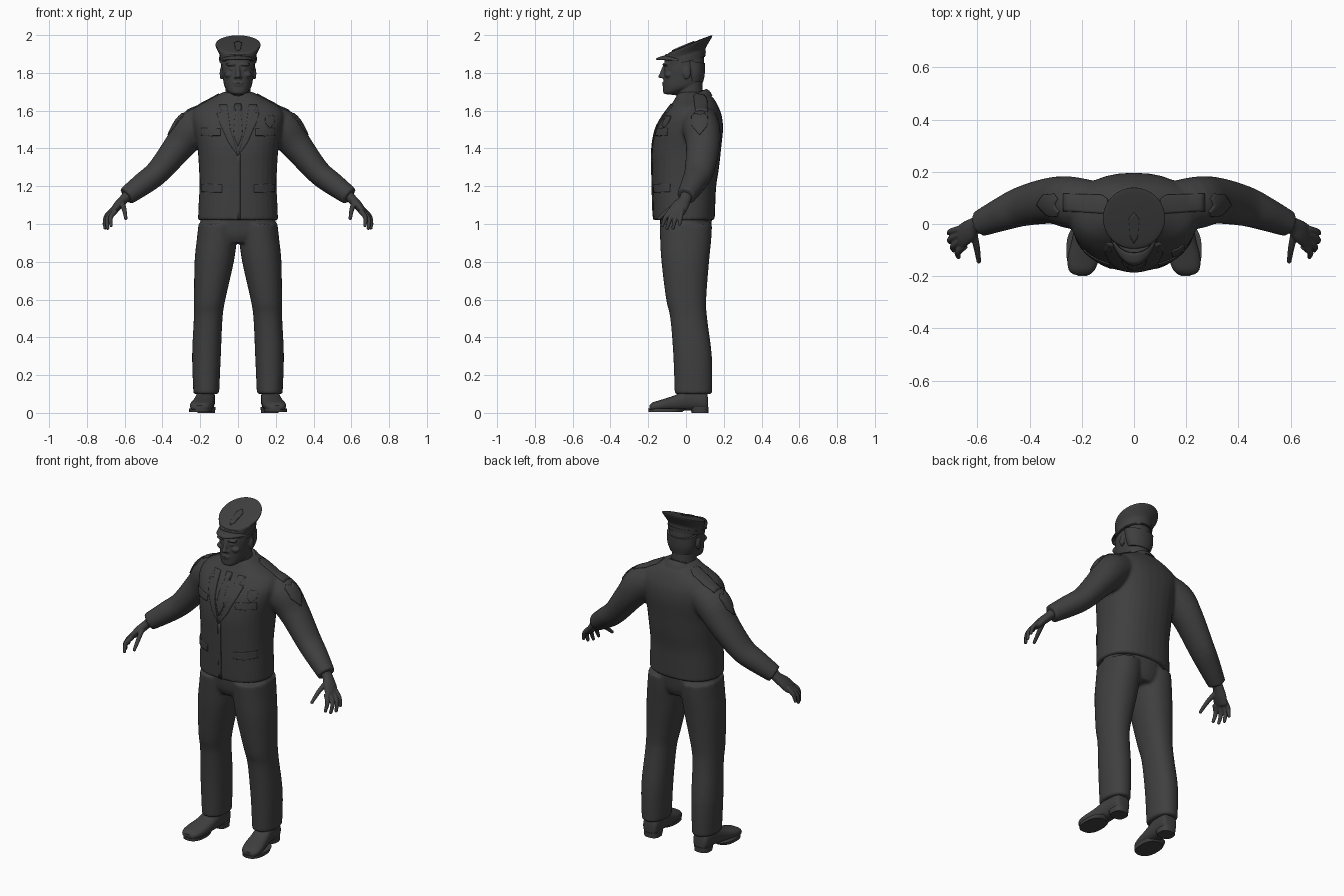
import bpy, bmesh, math
from mathutils import Vector, Matrix
from mathutils.bvhtree import BVHTree

if "Cube" in bpy.data.objects:
    bpy.data.objects.remove(bpy.data.objects["Cube"])

cloth = bpy.data.materials.new("dark grey")
cloth.use_nodes = True
cloth.diffuse_color = (0.05, 0.05, 0.05, 1)
cloth.node_tree.nodes["Principled BSDF"].inputs["Base Color"].default_value = cloth.diffuse_color


def finish(name, bm, voxel=0, smoothing=2, angle=40):
    """Turn a bmesh into an object; with a voxel size, fuse its solids into one skin."""
    bmesh.ops.recalc_face_normals(bm, faces=bm.faces)
    mesh = bpy.data.meshes.new(name)
    bm.to_mesh(mesh)
    bm.free()
    mesh.materials.append(cloth)
    for face in mesh.polygons:
        face.use_smooth = True
    mesh.set_sharp_from_angle(angle=math.radians(angle))
    obj = bpy.data.objects.new(name, mesh)
    bpy.context.collection.objects.link(obj)
    if voxel:
        fuse = obj.modifiers.new("Fuse", "REMESH")
        fuse.mode, fuse.voxel_size, fuse.use_smooth_shade = "VOXEL", voxel, True
        relax = obj.modifiers.new("Relax", "SMOOTH")
        relax.factor, relax.iterations = 0.5, smoothing
    return obj


def refine(rows, steps=4):
    """Catmull-Rom interpolation of rows of numbers."""
    out = []
    for i in range(len(rows) - 1):
        quad = [rows[max(i - 1, 0)], rows[i], rows[i + 1], rows[min(i + 2, len(rows) - 1)]]
        for k in range(steps):
            t = k / steps
            out.append([b + 0.5 * t * (c - a + t * (2*a - 5*b + 4*c - d + t * (3*(b - c) + d - a)))
                        for a, b, c, d in zip(*quad)])
    return out + [list(rows[-1])]


def skin(bm, frames, power=2.0, n=32):
    """Skin super-ellipse rings given as (centre, u axis, v axis), with capped ends."""
    rings = []
    for c, u, v in frames:
        ring = []
        for k in range(n):
            a = math.tau * k / n
            cs, sn = math.cos(a), math.sin(a)
            p = c + u * math.copysign(abs(cs) ** (2 / power), cs) + v * math.copysign(abs(sn) ** (2 / power), sn)
            ring.append(bm.verts.new(p))
        rings.append(ring)
    for lo, hi in zip(rings, rings[1:]):
        for k in range(n):
            j = (k + 1) % n
            bm.faces.new((lo[k], lo[j], hi[j], hi[k]))
    bm.faces.new(rings[0][::-1])
    bm.faces.new(rings[-1])


def column(bm, rows, side=1, power=2.0, steps=4):
    """Upright loft; rows are (height, centre x, half width, front y, back y, tilt)."""
    frames = []
    for z, x, w, front, back, tilt in refine([tuple(r) + (0,) * (6 - len(r)) for r in rows], steps):
        h = (back - front) / 2
        frames.append((Vector((side * x, (front + back) / 2, z)), Vector((w, 0, 0)), Vector((0, h, tilt * h))))
    skin(bm, frames, power)


def limb(bm, rows, side=1, n=24):
    """Tube along a path; rows are (x, y, z, thickness radius, width radius)."""
    rows = refine(rows)
    pts = [Vector((side * r[0], r[1], r[2])) for r in rows]
    frames = []
    for i, r in enumerate(rows):
        t = (pts[min(i + 1, len(pts) - 1)] - pts[max(i - 1, 0)]).normalized()
        u = t.cross(Vector((0, 1, 0))).normalized()
        frames.append((pts[i], u * r[3], u.cross(t) * r[4]))
    skin(bm, frames, n=n)


def blob(bm, centre, radii):
    bmesh.ops.create_uvsphere(bm, u_segments=20, v_segments=12, radius=1,
                              matrix=Matrix.LocRotScale(Vector(centre), None, Vector(radii)))


def plate(name, target, outline, place, direction):
    """Thin panel draped on a surface by casting its points along a direction."""
    tree = BVHTree.FromObject(target, bpy.context.evaluated_depsgraph_get())
    bm = bmesh.new()
    bm.faces.new([bm.verts.new(place(u, v)) for u, v in outline])
    bmesh.ops.triangulate(bm, faces=bm.faces)
    bmesh.ops.subdivide_edges(bm, edges=bm.edges, cuts=7, use_grid_fill=True)
    for v in bm.verts:
        hit, normal, _, _ = tree.ray_cast(v.co, Vector(direction))
        if hit is None:
            hit, normal, _, _ = tree.find_nearest(v.co)
        v.co = hit + normal * 0.001
    obj = finish(name, bm)
    thick = obj.modifiers.new("Thickness", "SOLIDIFY")
    thick.thickness, thick.offset = 0.008, 0
    return obj


def front_plate(name, target, outline, side=1):
    return plate(name, target, outline, lambda u, v: (side * u, -1, v), (0, 1, 0))


# Jacket: torso and both sleeves fused
bm = bmesh.new()
column(bm, [(1.02, 0, .212, -.172, .152), (1.1, 0, .209, -.175, .155), (1.2, 0, .204, -.178, .16),
            (1.3, 0, .207, -.18, .175), (1.4, 0, .215, -.18, .186), (1.5, 0, .235, -.162, .196),
            (1.57, 0, .245, -.125, .19), (1.62, 0, .22, -.088, .172), (1.66, 0, .15, -.06, .15),
            (1.69, 0, .095, -.045, .122), (1.7, 0, .075, -.03, .105)], power=2.3)
for side in (1, -1):
    limb(bm, [(.1, .06, 1.58, .07, .09), (.23, .08, 1.51, .1, .1), (.31, .09, 1.415, .082, .09),
              (.42, .07, 1.28, .066, .078), (.5, .04, 1.215, .061, .066), (.592, 0, 1.147, .05, .05)], side)
jacket = finish("jacket", bm, 0.009, 3)

# Trousers: hips and legs fused
bm = bmesh.new()
column(bm, [(.9, 0, .12, -.11, .11), (.95, 0, .19, -.132, .13), (1.06, 0, .2, -.14, .14)])
for side in (1, -1):
    column(bm, [(.1, .168, .068, -.06, .138), (.3, .167, .076, -.067, .137), (.5, .158, .076, -.083, .112),
                (.6, .15, .083, -.105, .107), (.8, .126, .104, -.13, .122), (.92, .112, .106, -.137, .134),
                (1.0, .105, .104, -.14, .138)], side, 2.2)
finish("trousers", bm, 0.009, 3)

# Shoes with soles and heels
for side, label in ((1, "left"), (-1, "right")):
    bm = bmesh.new()
    frames = []
    for y, x, w, lo, hi in refine([(.116, .168, .03, .02, .08), (.1, .168, .046, .012, .12),
                                   (.02, .172, .05, .012, .13), (-.06, .182, .056, .01, .093),
                                   (-.13, .194, .06, .01, .07), (-.175, .2, .05, .01, .056),
                                   (-.194, .202, .028, .014, .04)]):
        frames.append((Vector((side * x, y, (lo + hi) / 2)), Vector((w, 0, 0)), Vector((0, 0, (hi - lo) / 2))))
    skin(bm, frames, 2.4)
    finish(label + "_shoe", bm)
    bm = bmesh.new()
    column(bm, [(.004, .198, .06, -.198, -.02), (.022, .197, .062, -.2, 0)], side, 2.4, 1)
    column(bm, [(0, .168, .046, .03, .118), (.03, .168, .049, .02, .12)], side, 2.6, 1)
    finish(label + "_sole", bm)

# Hands with fingers and thumb
fingers = [((.648, -.082, 1.07), (.674, -.108, 1.035), (.672, -.125, .992)),
           ((.662, -.062, 1.065), (.692, -.085, 1.025), (.69, -.1, .978)),
           ((.668, -.04, 1.067), (.702, -.058, 1.025), (.704, -.068, .98)),
           ((.664, -.02, 1.075), (.698, -.028, 1.04), (.708, -.034, 1.0)),
           ((.615, -.03, 1.115), (.602, -.09, 1.075), (.594, -.142, 1.03))]
for side, label in ((1, "left"), (-1, "right")):
    bm = bmesh.new()
    limb(bm, [(.57, .005, 1.165, .032, .034), (.605, -.005, 1.13, .025, .032), (.635, -.028, 1.098, .024, .043),
              (.662, -.05, 1.065, .018, .044), (.672, -.055, 1.053, .008, .036)], side)
    for joints in fingers:
        limb(bm, [p + (r, r) for p, r in zip(joints, (.015, .0125, .009))], side, 12)
        tip = joints[-1]
        blob(bm, (side * tip[0], tip[1], tip[2]), (.0095, .0095, .0095))
    finish(label + "_hand", bm, 0.0035, 2)

# Head, neck and face
bm = bmesh.new()
column(bm, [(1.6, 0, .072, -.04, .1), (1.68, 0, .068, -.05, .09), (1.78, 0, .066, -.05, .085)])
column(bm, [(1.685, 0, .03, -.112, -.055, -.1), (1.7, 0, .052, -.12, .01, .1), (1.73, 0, .072, -.121, .07),
            (1.78, 0, .081, -.119, .09), (1.83, 0, .087, -.116, .097), (1.9, 0, .085, -.11, .093)], power=2.2)
limb(bm, [(0, -.112, 1.84, .009, .009), (0, -.125, 1.8, .012, .012), (0, -.13, 1.782, .016, .013)])
blob(bm, (0, -.136, 1.782), (.011, .011, .01))
blob(bm, (0, -.117, 1.746), (.026, .01, .005))
blob(bm, (0, -.116, 1.735), (.023, .01, .006))
blob(bm, (0, -.108, 1.703), (.024, .014, .013))
for side in (1, -1):
    blob(bm, (side * .035, -.108, 1.845), (.03, .017, .009))
    blob(bm, (side * .032, -.102, 1.82), (.014, .014, .009))
    blob(bm, (side * .046, -.092, 1.79), (.026, .022, .018))
    blob(bm, (side * .013, -.122, 1.778), (.009, .01, .008))
    blob(bm, (side * .089, .004, 1.798), (.008, .02, .032))
finish("head", bm, 0.0045, 1)

# Short hair around the back of the head
bm = bmesh.new()
column(bm, [(1.755, 0, .07, -.005, .09, -.15), (1.8, 0, .086, -.01, .099, -.15), (1.86, 0, .091, -.02, .101, -.15)])
finish("hair", bm)

# Shirt collar and jacket collar
bm = bmesh.new()
column(bm, [(1.64, 0, .083, -.062, .1, .3), (1.675, 0, .078, -.056, .098, .3), (1.688, 0, .073, -.052, .094, .3)])
finish("shirt_collar", bm)
bm = bmesh.new()
column(bm, [(1.625, 0, .115, -.082, .14, .5), (1.655, 0, .1, -.07, .125, .5), (1.675, 0, .082, -.055, .108, .5)])
finish("jacket_collar", bm)

# Cap: band, flared crown and peak
bm = bmesh.new()
column(bm, [(1.857, 0, .096, -.11, .1, .27), (1.882, 0, .097, -.109, .103, .3), (1.9, 0, .098, -.106, .106, .33),
            (1.93, 0, .112, -.1, .128, .38), (1.947, 0, .119, -.095, .139, .41), (1.953, 0, .11, -.086, .13, .41),
            (1.955, 0, .05, -.03, .07, .41)])
cap = finish("cap", bm)
bm = bmesh.new()
band = [(1.861, 0, .099, -.113, .103, .27), (1.881, 0, .1, -.112, .105, .29)]
column(bm, band, steps=1)
finish("cap_band", bm)
bm = bmesh.new()
rows = []
for k in range(25):
    a = math.pi * (1.07 + 0.86 * k / 24)
    c, s = math.cos(a), math.sin(a)
    row = []
    for t in (0, 0.35, 0.7, 1):
        reach = 0.104 + 0.054 * t * abs(s)
        row.append(bm.verts.new((0.096 * c, reach * s, 1.859 - 0.03 * s - 0.017 * t * t * abs(s))))
    rows.append(row)
for a, b in zip(rows, rows[1:]):
    for k in range(3):
        bm.faces.new((a[k], a[k + 1], b[k + 1], b[k]))
peak = finish("cap_peak", bm)
rim = peak.modifiers.new("Thickness", "SOLIDIFY")
rim.thickness, rim.offset = 0.007, 0
front_plate("cap_badge", cap, [(-.02, 1.955), (0, 1.965), (.02, 1.955), (.014, 1.925), (0, 1.915), (-.014, 1.925)])

# Tie and front closure
front_plate("tie", jacket, [(-.017, 1.635), (.017, 1.635), (.011, 1.6), (.024, 1.47), (0, 1.41), (-.024, 1.47), (-.011, 1.6)])
front_plate("front_edge", jacket, [(-.006, 1.025), (.012, 1.025), (.012, 1.37), (-.006, 1.37)])

# Paired jacket details
shield = [(-.5, .35), (-.28, .5), (0, .42), (.28, .5), (.5, .35), (.46, -.1), (0, -.5), (-.46, -.1)]
flap = [(-.5, .4), (.5, .5), (.5, -.35), (.1, -.4), (0, -.5), (-.1, -.4), (-.5, -.4)]
for side, label in ((1, "left"), (-1, "right")):
    front_plate(label + "_lapel", jacket, [(.058, 1.63), (.04, 1.5), (0, 1.36), (.05, 1.43), (.095, 1.53),
                                           (.112, 1.585), (.085, 1.59), (.1, 1.63)], side)
    front_plate(label + "_chest_flap", jacket, [(.143 + .1 * u, 1.485 + .045 * v) for u, v in flap], side)
    front_plate(label + "_hip_flap", jacket, [(.137 + .105 * u, 1.188 + .05 * v) for u, v in flap], side)
    plate(label + "_sleeve_patch", jacket, [(.072 + .085 * u, 1.528 + .115 * v) for u, v in shield],
          lambda u, v: (side, u, v), (-side, 0, 0))
    plate(label + "_shoulder_strap", jacket, [(.1, .055), (.12, .04), (.27, .05), (.27, .115), (.12, .11), (.1, .095)],
          lambda u, v: (side * u, v, 3), (0, 0, -1))
front_plate("chest_badge", jacket, [(.168 + .05 * u, 1.54 + .066 * v) for u, v in shield])
